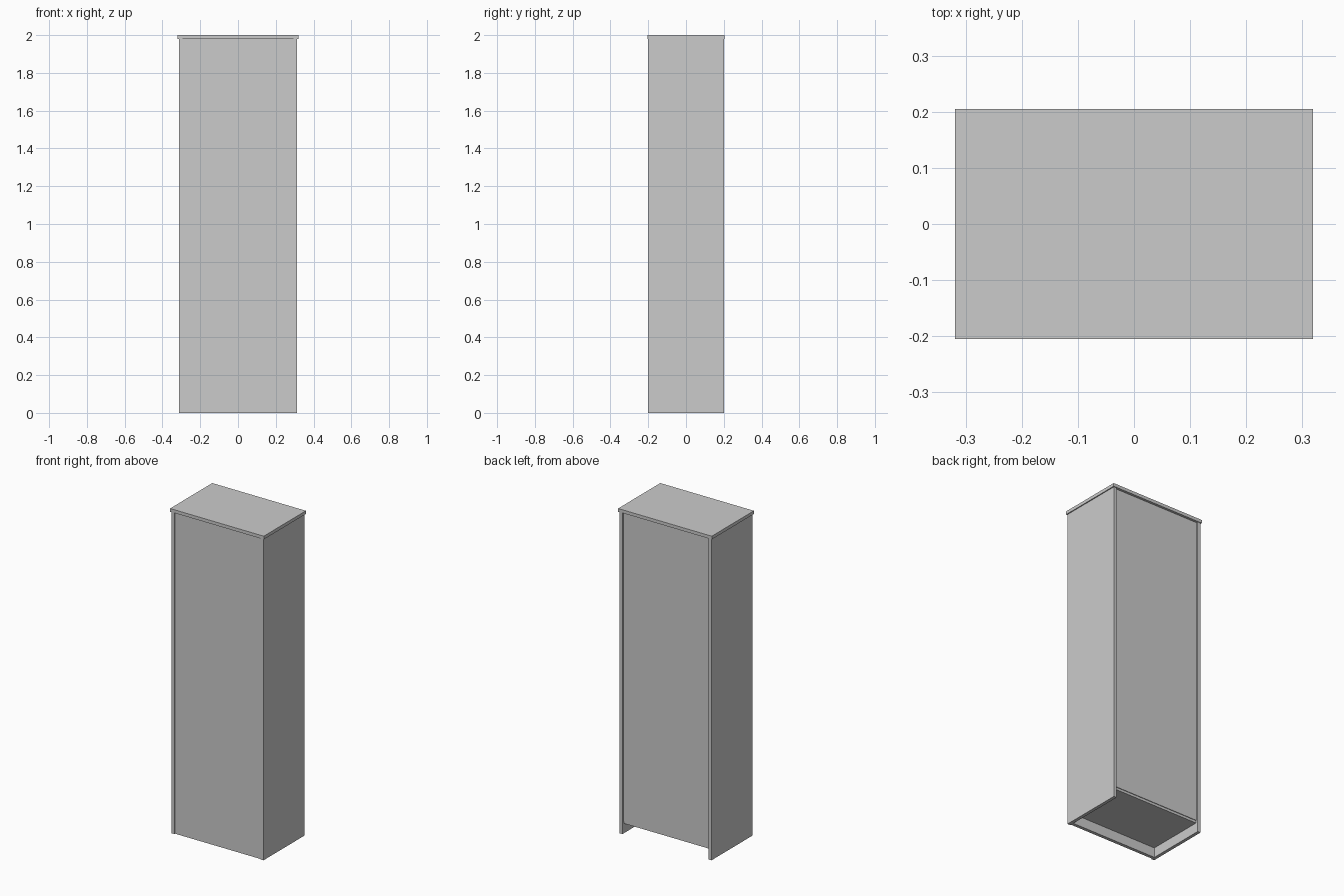
import bpy

if "Cube" in bpy.data.objects:
    bpy.data.objects.remove(bpy.data.objects["Cube"])


def box(name, x0, x1, y0, y1, z0, z1):
    """Axis-aligned board given by its limits."""
    bpy.ops.mesh.primitive_cube_add(
        size=1, location=((x0 + x1) / 2, (y0 + y1) / 2, (z0 + z1) / 2))
    ob = bpy.context.object
    ob.name = name
    ob.scale = (x1 - x0, y1 - y0, z1 - z0)
    bpy.ops.object.transform_apply(location=True, rotation=False, scale=True)
    return ob


W, D, T = 0.313, 0.2, 0.02      # half width, half depth, board thickness
TOP = 1.98                      # underside of the top board
IN = W - T                      # half width between the sides

# Side panels, standing on the floor
side = box("side_panels", IN, W, -D, D, 0, TOP)
mirror = side.modifiers.new("Mirror", 'MIRROR')
mirror.use_axis[0] = True

# Top board with a slight overhang all round
box("top_board", -0.319, 0.319, -0.205, 0.205, TOP, 2.0)

# Front panel, set back slightly between the sides
box("front_panel", -IN, IN, -D + 0.006, -D + 0.006 + T, 0, TOP)

# Raised bottom board, open underneath
box("bottom_board", -IN, IN, -D + 0.006 + T, D - 0.014, 0.06, 0.08)

# Thin recessed back panel, stopping above the floor
box("back_panel", -IN, IN, D - 0.018, D - 0.01, 0.075, TOP)
